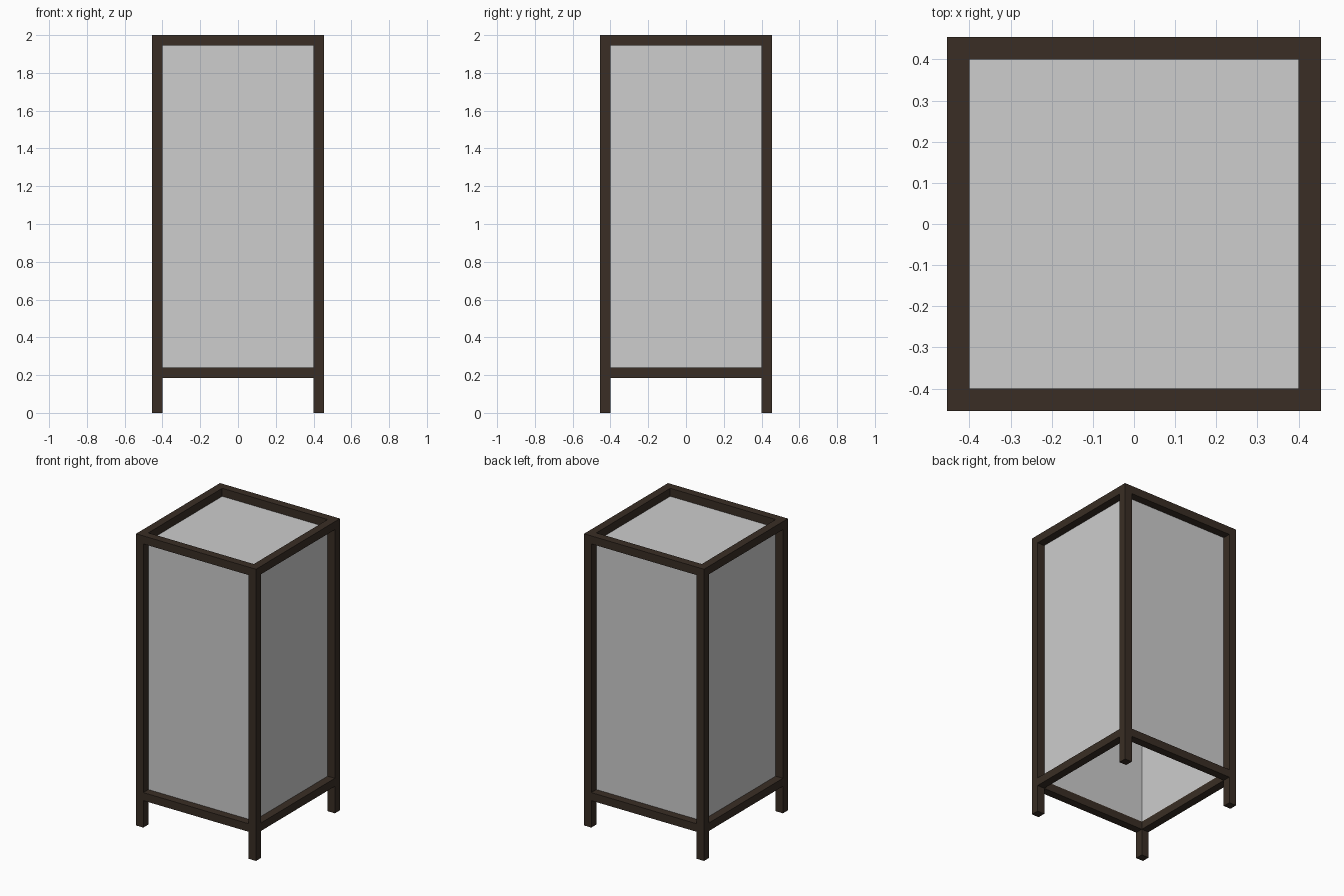
import bpy

if "Cube" in bpy.data.objects:
    bpy.data.objects.remove(bpy.data.objects["Cube"])

OUT, INN = 0.455, 0.40       # outer and inner half widths of the frame
TOP, LOW = 2.0, 0.24         # top of frame, top of lower rails
T = OUT - INN                # bar thickness
MID = (OUT + INN) / 2


def material(name, rgb):
    m = bpy.data.materials.new(name)
    m.diffuse_color = (*rgb, 1.0)
    m.use_nodes = True
    m.node_tree.nodes["Principled BSDF"].inputs["Base Color"].default_value = m.diffuse_color
    return m


wood = material("dark_wood", (0.041, 0.027, 0.018))
paper = material("pale_grey_paper", (0.61, 0.61, 0.61))


def mesh(name, verts, faces, mat):
    me = bpy.data.meshes.new(name)
    me.from_pydata(verts, [], faces)
    me.materials.append(mat)
    ob = bpy.data.objects.new(name, me)
    bpy.context.collection.objects.link(ob)
    return ob


def bar(name, centre, size):
    verts = [tuple(c + s * k / 2 for c, s, k in zip(centre, size, (i, j, l)))
             for i in (-1, 1) for j in (-1, 1) for l in (-1, 1)]
    faces = [(0, 1, 3, 2), (4, 6, 7, 5), (0, 4, 5, 1),
             (2, 3, 7, 6), (0, 2, 6, 4), (1, 5, 7, 3)]
    return mesh(name, verts, faces, wood)


# Four corner posts, running down into the legs
for sx, side in ((-1, "left"), (1, "right")):
    for sy, end in ((-1, "front"), (1, "back")):
        bar(f"{end}_{side}_post", (sx * MID, sy * MID, TOP / 2), (T, T, TOP))

# Upper and lower rails between the posts
for level, z in (("upper", TOP - T / 2), ("lower", LOW - T / 2)):
    for s, end, side in ((-1, "front", "left"), (1, "back", "right")):
        bar(f"{level}_{end}_rail", (0, s * MID, z), (2 * INN, T, T))
        bar(f"{level}_{side}_rail", (s * MID, 0, z), (T, 2 * INN, T))

# Thin shade on the inner plane of the frame: four sides and a top, open below
ring = [(-INN, -INN), (INN, -INN), (INN, INN), (-INN, INN)]
verts = [(x, y, z) for z in (LOW, TOP - T) for x, y in ring]
faces = [(i, (i + 1) % 4, (i + 1) % 4 + 4, i + 4) for i in range(4)] + [(4, 5, 6, 7)]
mesh("paper_shade", verts, faces, paper)
